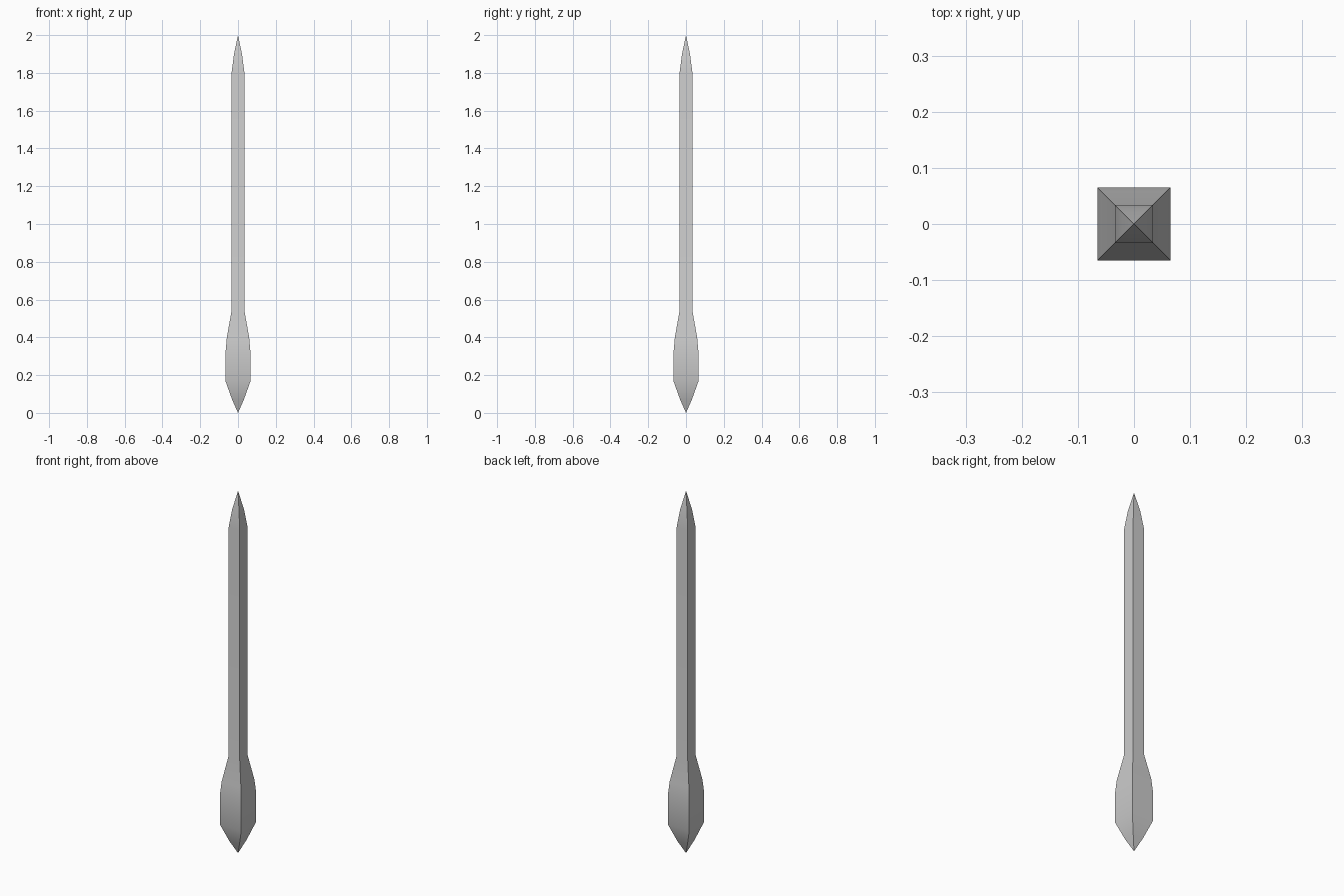
import bpy, bmesh
from math import radians

if "Cube" in bpy.data.objects:
    bpy.data.objects.remove(bpy.data.objects["Cube"])

# Half-width of the square section at each height
PROFILE = [(0.07, 0.031), (0.165, 0.065), (0.33, 0.065), (0.40, 0.059),
           (0.54, 0.034), (1.80, 0.034), (1.90, 0.021)]
BOTTOM, TOP = 0.0, 2.0
CORNERS = [(-1, -1), (1, -1), (1, 1), (-1, 1)]


def square_spike(name, profile, bottom, top):
    bm = bmesh.new()
    rings = [[bm.verts.new((x * r, y * r, z)) for x, y in CORNERS] for z, r in profile]
    low, high = bm.verts.new((0, 0, bottom)), bm.verts.new((0, 0, top))
    for i in range(4):
        j = (i + 1) % 4
        for a, b in zip(rings, rings[1:]):
            bm.faces.new((a[i], a[j], b[j], b[i]))
        bm.faces.new((low, rings[0][j], rings[0][i]))
        bm.faces.new((rings[-1][i], rings[-1][j], high))
    bmesh.ops.recalc_face_normals(bm, faces=bm.faces)
    mesh = bpy.data.meshes.new(name)
    bm.to_mesh(mesh)
    bm.free()
    obj = bpy.data.objects.new(name, mesh)
    bpy.context.collection.objects.link(obj)
    return obj


# Pointed shaft with a swollen base
spike = square_spike("pointed_shaft", PROFILE, BOTTOM, TOP)
bpy.context.view_layer.objects.active = spike
spike.select_set(True)
bpy.ops.object.shade_smooth_by_angle(angle=radians(30))
